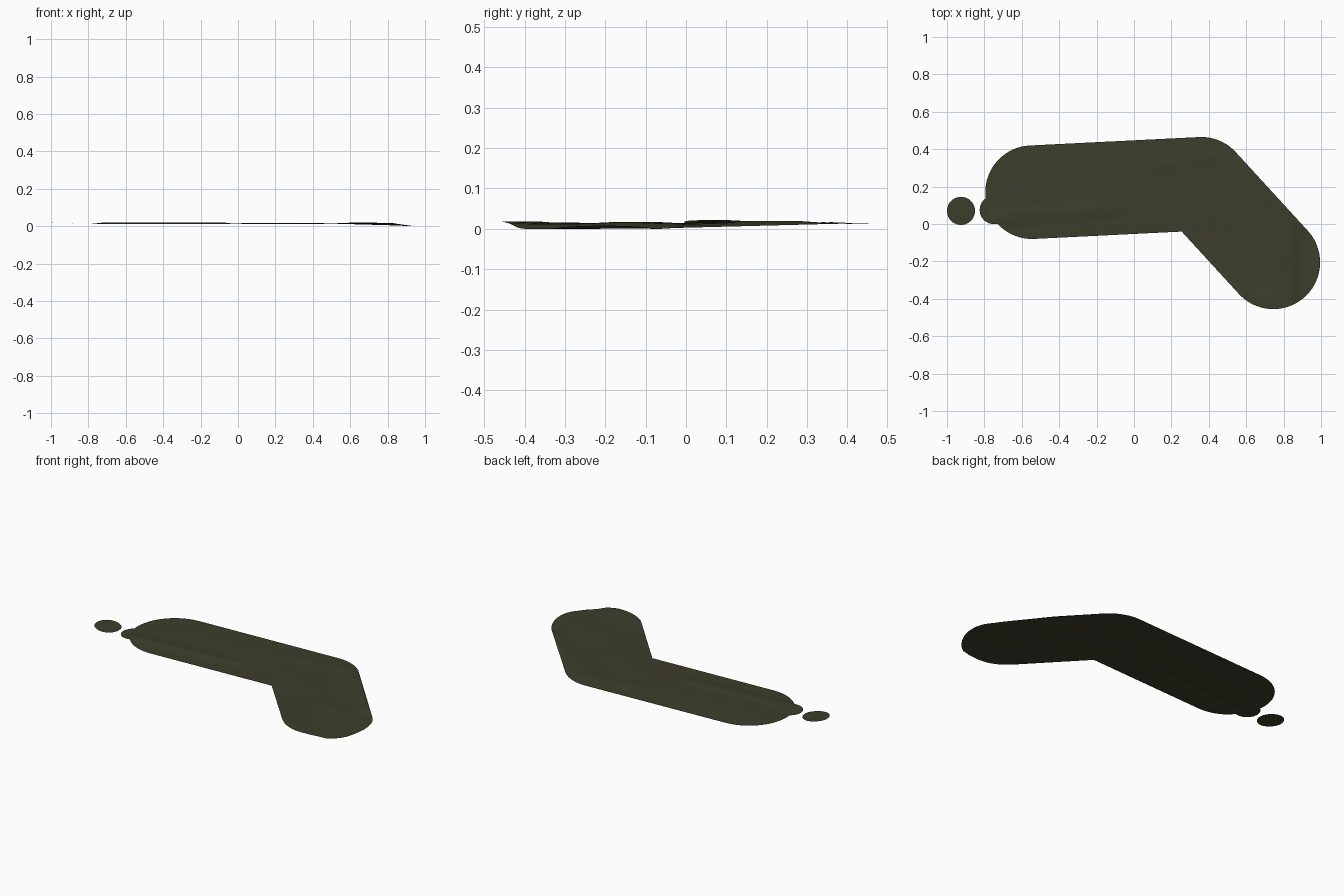
import bpy, math
from mathutils import Vector, geometry

if "Cube" in bpy.data.objects:
    bpy.data.objects.remove(bpy.data.objects["Cube"])

mat = bpy.data.materials.new("dark olive")
mat.diffuse_color = (0.045, 0.048, 0.024, 1)
mat.use_nodes = True
mat.node_tree.nodes["Principled BSDF"].inputs["Base Color"].default_value = mat.diffuse_color


def seg_dist(p, a, b):
    d = b - a
    t = max(0, min(1, (p - a).dot(d) / max(d.dot(d), 1e-9)))
    return (p - a - d * t).length


def bump(p, a, b, width):
    # soft ridge along a line
    return math.exp(-(seg_dist(p, Vector(a), Vector(b)) / width) ** 2)


def smooth(e0, e1, v):
    t = max(0, min(1, (v - e0) / (e1 - e0)))
    return t * t * (3 - 2 * t)


def height(p):
    # gently rumpled sheet: ridges, folds and a dip at the lower right end
    z = 0.0125
    z += 0.007 * bump(p, (-0.72, 0.04), (-0.08, 0.09), 0.04)
    z += 0.004 * bump(p, (-0.5, 0.25), (-0.1, 0.25), 0.12)
    z += 0.004 * bump(p, (0.05, 0.30), (0.45, 0.37), 0.04)
    z += 0.007 * bump(p, (0.62, 0.27), (0.72, 0.15), 0.08)
    z += 0.004 * bump(p, (0.22, 0.16), (0.42, 0.04), 0.05)
    z += 0.006 * bump(p, (0.6, -0.38), (0.76, -0.44), 0.06)
    z += 0.005 * bump(p, (0.72, -0.10), (0.8, -0.15), 0.08)
    z -= 0.0124 * smooth(0.83, 0.90, p.x) * smooth(0.04, -0.06, p.y)
    z += 0.008 * smooth(0.95, 1.0, p.x)
    z += 0.009 * smooth(-0.86, -1.0, p.x)
    return max(z, 0)


def capsule(a, b, r, n=48):
    # outline of a round-ended strip
    d = b - a
    base = math.atan2(d.y, d.x) if d.length > 0 else 0
    pts = []
    for c, start in ((b, base - math.pi / 2), (a, base + math.pi / 2)):
        for i in range(n):
            t = start + math.pi * i / (n if d.length == 0 else n - 1)
            pts.append(c + Vector((math.cos(t), math.sin(t))) * r)
    return pts


def sheet(name, strips, step=0.02):
    verts, loops = [], []
    for a, b, r in strips:
        pts = capsule(a, b, r)
        loops.append(list(range(len(verts), len(verts) + len(pts))))
        verts += pts
    n = int(1 / step)
    for i in range(-n, n + 1):
        for j in range(-n // 2, n // 2 + 1):
            p = Vector((i * step, j * step))
            if any(seg_dist(p, a, b) < r - step * 0.4 for a, b, r in strips):
                verts.append(p)
    out = geometry.delaunay_2d_cdt(verts, [], loops, 1, 1e-5)
    me = bpy.data.meshes.new(name)
    me.from_pydata([(p.x, p.y, height(p)) for p in out[0]], [], out[2])
    me.materials.append(mat)
    me.update()
    me.shade_smooth()
    ob = bpy.data.objects.new(name, me)
    bpy.context.collection.objects.link(ob)


# bent main strip with a small rounded tip on its left end
left, bend, end = Vector((-0.545, 0.17)), Vector((0.36, 0.215)), Vector((0.745, -0.205))
tip = Vector((-0.75, 0.075))
sheet("bent_strip", [(left, bend, 0.25), (bend, end, 0.25),
                     (tip, Vector((-0.6, 0.08)), 0.075)])

# separate round patch
dot = Vector((-0.925, 0.07))
sheet("round_patch", [(dot, dot, 0.075)])
